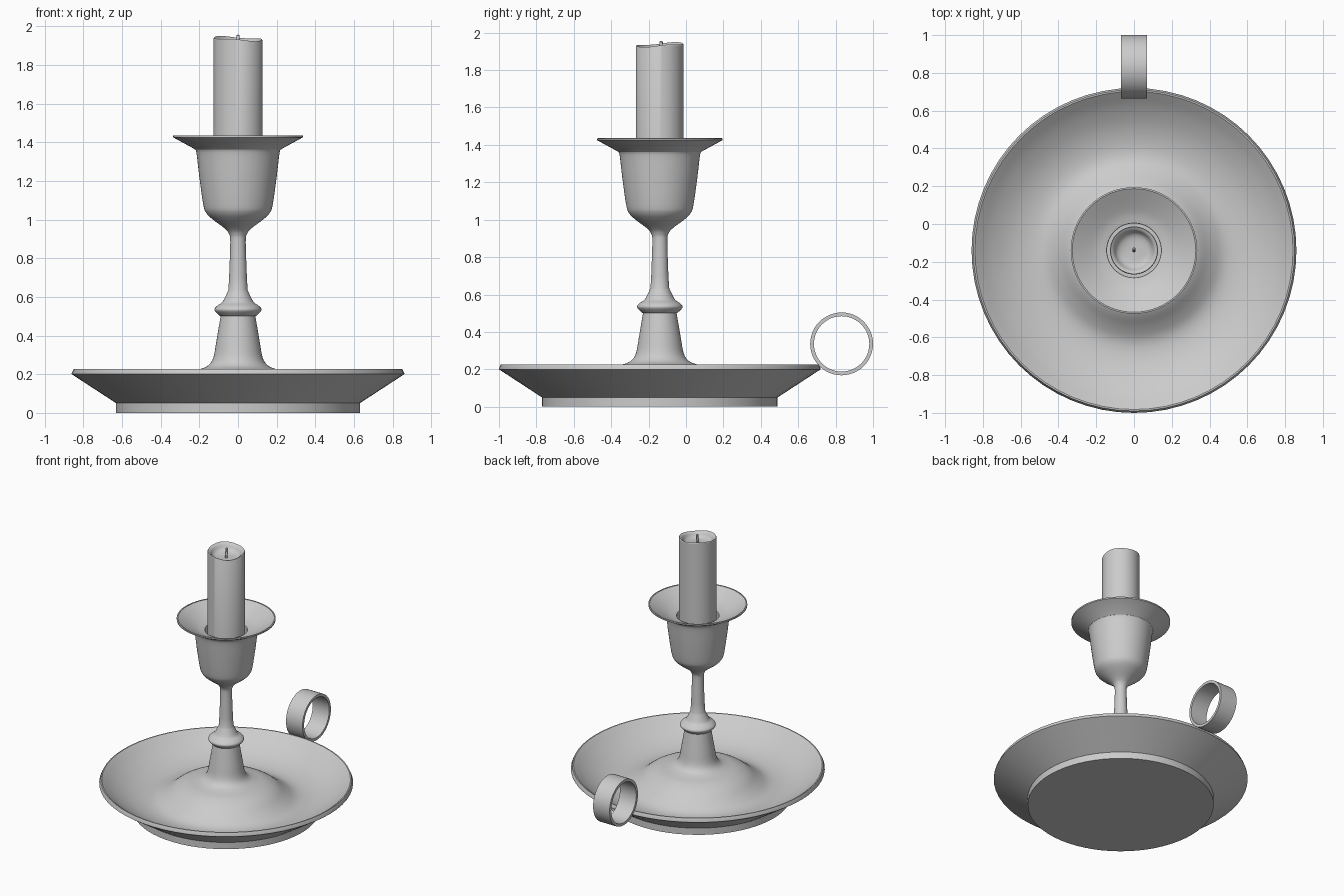
import bpy, bmesh, math
from mathutils import Matrix, Vector

if "Cube" in bpy.data.objects:
    bpy.data.objects.remove(bpy.data.objects["Cube"])

AXIS_Y = -0.14  # centre line of the dish, stem and candle


def smooth_run(pts, steps=4):
    """Catmull-Rom through (radius, z) points; two-point runs stay straight."""
    p = [Vector(q) for q in pts]
    if len(p) < 3:
        return p
    p = [2 * p[0] - p[1]] + p + [2 * p[-1] - p[-2]]
    out = []
    for a, b, c, d in zip(p, p[1:], p[2:], p[3:]):
        for i in range(steps):
            t = i / steps
            out.append(0.5 * (2 * b + (c - a) * t + (2 * a - 5 * b + 4 * c - d) * t * t
                              + (3 * b - a - 3 * c + d) * t ** 3))
    return out + [p[-2]]


def lathe(name, runs, segments=64, location=(0, AXIS_Y, 0), matrix=None, deform=None):
    """Spin joined profile runs around z."""
    bm = bmesh.new()
    pts = [q for run in runs for q in smooth_run(run)]
    verts = [bm.verts.new((max(q.x, 0), 0, q.y)) for q in pts]
    edges = [bm.edges.new(pair) for pair in zip(verts, verts[1:])]
    bmesh.ops.spin(bm, geom=verts + edges, axis=(0, 0, 1), cent=(0, 0, 0),
                   angle=2 * math.pi, steps=segments)
    bmesh.ops.remove_doubles(bm, verts=bm.verts, dist=0.0004)
    if deform:
        for v in bm.verts:
            deform(v.co)
    if matrix:
        bm.transform(matrix)
    bmesh.ops.recalc_face_normals(bm, faces=bm.faces)
    mesh = bpy.data.meshes.new(name)
    bm.to_mesh(mesh)
    bm.free()
    ob = bpy.data.objects.new(name, mesh)
    ob.location = location
    bpy.context.collection.objects.link(ob)
    bpy.ops.object.select_all(action='DESELECT')
    ob.select_set(True)
    bpy.context.view_layer.objects.active = ob
    bpy.ops.object.shade_smooth_by_angle(angle=math.radians(30))
    return ob


# Dish, stem and cup as one turned piece, from the underside up
lathe("candle_holder", [
    [(0, 0), (0.63, 0)],
    [(0.63, 0.05), (0.86, 0.2)],
    [(0.86, 0.205), (0.85, 0.227)],
    [(0.842, 0.227), (0.76, 0.165), (0.66, 0.112), (0.56, 0.085), (0.48, 0.088),
     (0.41, 0.125), (0.34, 0.178), (0.27, 0.21), (0.2, 0.226),
     (0.155, 0.245), (0.128, 0.285), (0.112, 0.37), (0.09, 0.5)],
    [(0.095, 0.502), (0.118, 0.525), (0.12, 0.54), (0.105, 0.556), (0.082, 0.572),
     (0.066, 0.6), (0.05, 0.635)],
    [(0.046, 0.7), (0.04, 0.88), (0.046, 0.925), (0.07, 0.955), (0.13, 1.0),
     (0.165, 1.035), (0.18, 1.08), (0.2, 1.22), (0.215, 1.345), (0.225, 1.365)],
    [(0.225, 1.365), (0.335, 1.425)],
    [(0.335, 1.435), (0.327, 1.436)],
    [(0.327, 1.433), (0.25, 1.389), (0.195, 1.362), (0.145, 1.348)],
    [(0.143, 1.345), (0.143, 1.1)],
    [(0.143, 1.1), (0, 1.1)],
])


# Candle with an uneven melted rim and a hollow top
def melt(co):
    if co.z > 1.85:
        a = math.atan2(co.y, co.x)
        w = min(1, math.hypot(co.x, co.y) / 0.127) ** 2
        co.z += w * (0.008 * math.sin(a) - 0.007 * math.cos(a)
                     + 0.004 * math.sin(3 * a + 0.6))


lathe("candle", [
    [(0, 1.1), (0.127, 1.1)],
    [(0.127, 1.1), (0.127, 1.931)],
    [(0.124, 1.936), (0.108, 1.926), (0.09, 1.9), (0.06, 1.888), (0, 1.885)],
], deform=melt)

# Wick, leaning slightly back
lathe("wick", [
    [(0, -0.01), (0.009, -0.01)],
    [(0.009, 0.066), (0.005, 0.071)],
    [(0.005, 0.071), (0, 0.071)],
], segments=12, location=(0, AXIS_Y, 1.885), matrix=Matrix.Rotation(-0.12, 4, 'X'))

# Finger ring: a flat band with its axis along x
lathe("finger_ring", [
    [(0.148, -0.068), (0.168, -0.068)],
    [(0.168, 0.068), (0.148, 0.068)],
    [(0.148, 0.068), (0.148, -0.068)],
], segments=48, location=(0, 0.832, 0.336), matrix=Matrix.Rotation(math.pi / 2, 4, 'Y'))
